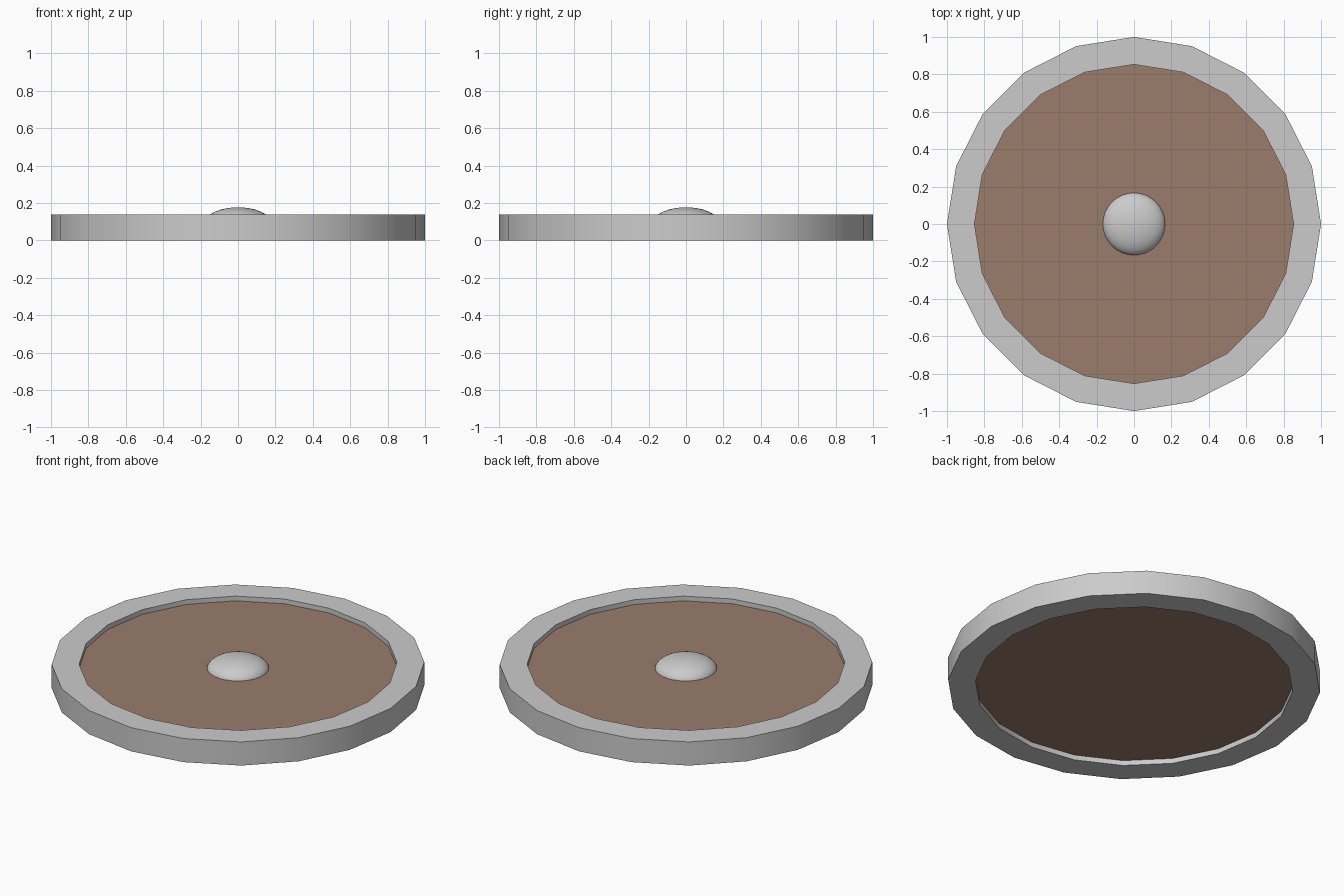
import bpy, bmesh
from math import cos, sin, pi, radians

if "Cube" in bpy.data.objects:
    bpy.data.objects.remove(bpy.data.objects["Cube"])

SIDES = 20
R_OUT, R_IN, HEIGHT = 1.0, 0.853, 0.14


def finish(bm, name, color=None):
    bmesh.ops.recalc_face_normals(bm, faces=bm.faces)
    mesh = bpy.data.meshes.new(name)
    bm.to_mesh(mesh)
    bm.free()
    ob = bpy.data.objects.new(name, mesh)
    bpy.context.collection.objects.link(ob)
    if color:
        mat = bpy.data.materials.new(name + "_colour")
        mat.diffuse_color = color
        mat.use_nodes = True
        mat.node_tree.nodes["Principled BSDF"].inputs["Base Color"].default_value = mat.diffuse_color
        mesh.materials.append(mat)
    bpy.ops.object.select_all(action='DESELECT')
    ob.select_set(True)
    bpy.context.view_layer.objects.active = ob
    bpy.ops.object.shade_smooth_by_angle(angle=radians(30))
    return ob


def circle(bm, r, z):
    return [bm.verts.new((r * cos(2 * pi * i / SIDES), r * sin(2 * pi * i / SIDES), z))
            for i in range(SIDES)]


def bridge(bm, a, b):
    for i in range(SIDES):
        j = (i + 1) % SIDES
        bm.faces.new((a[i], a[j], b[j], b[i]))


# outer rim: square section swept round
bm = bmesh.new()
section = [(R_OUT, 0), (R_OUT, HEIGHT), (R_IN, HEIGHT), (R_IN, 0)]
rings = [circle(bm, r, z) for r, z in section]
for k in range(4):
    bridge(bm, rings[k], rings[(k + 1) % 4])
finish(bm, "rim")

# recessed brown panel
bm = bmesh.new()
low, high = circle(bm, R_IN, 0.03), circle(bm, R_IN, 0.112)
bridge(bm, low, high)
bm.faces.new(low)
bm.faces.new(high)
finish(bm, "panel", (0.32, 0.2, 0.15, 1))

# flattened centre boss
bm = bmesh.new()
bmesh.ops.create_uvsphere(bm, u_segments=32, v_segments=16, radius=1)
bmesh.ops.scale(bm, vec=(0.168, 0.168, 0.072), verts=bm.verts)
bmesh.ops.translate(bm, vec=(0, 0, 0.105), verts=bm.verts)
finish(bm, "centre_boss")
